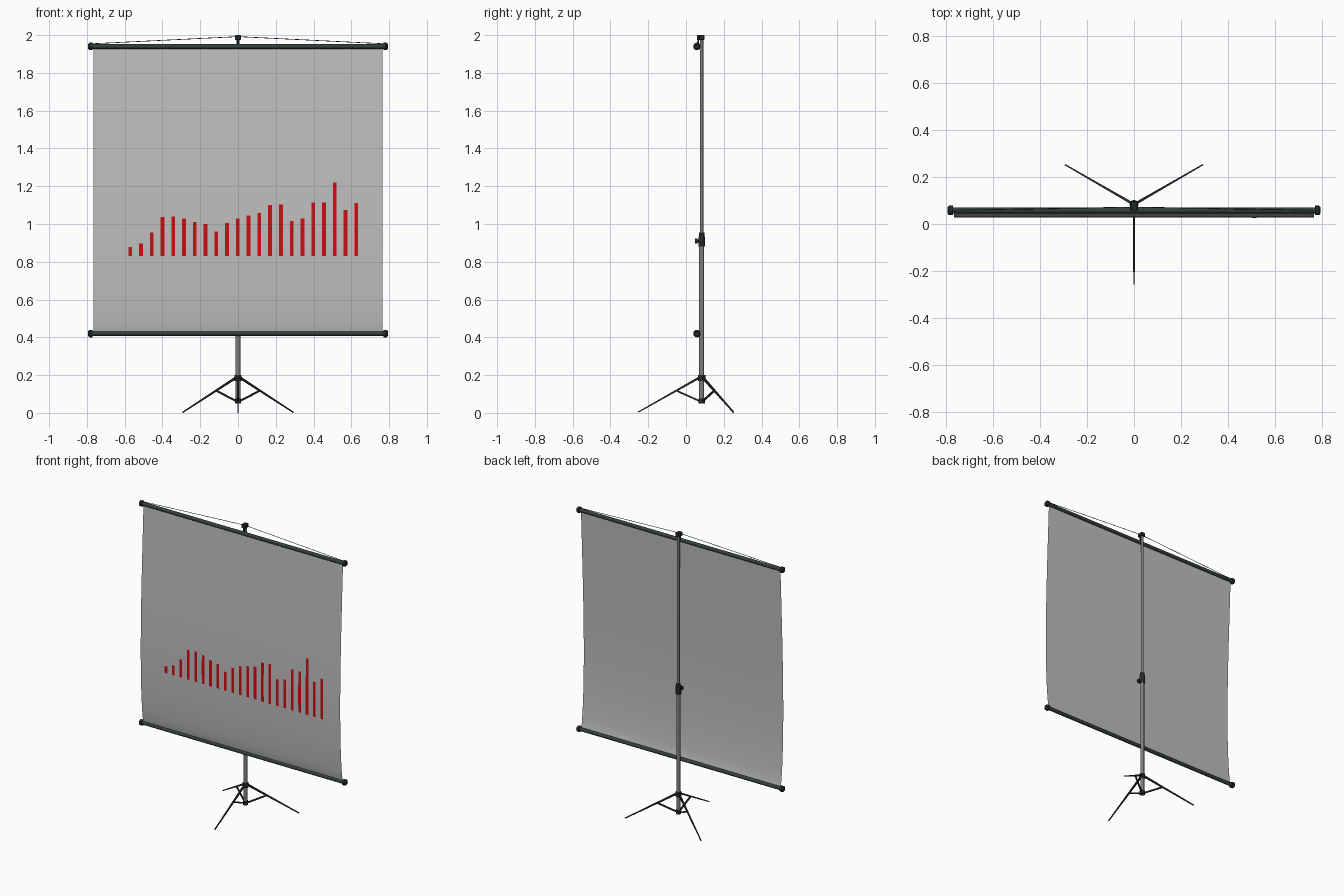
import bpy, math
from mathutils import Vector

if "Cube" in bpy.data.objects:
    bpy.data.objects.remove(bpy.data.objects["Cube"])

PY = 0.083            # depth of the pole
BY = 0.058            # depth of the screen rails
Z0, Z1 = 0.42, 1.94   # bottom and top rail heights


def material(name, r, g, b):
    m = bpy.data.materials.new(name)
    m.diffuse_color = (r, g, b, 1)
    m.use_nodes = True
    m.node_tree.nodes["Principled BSDF"].inputs["Base Color"].default_value = m.diffuse_color
    return m


FABRIC = material("screen grey", 0.52, 0.52, 0.52)
RED = material("chart red", 0.60, 0.004, 0.006)
RAIL = material("dark green grey", 0.035, 0.05, 0.048)
BLACK = material("near black", 0.018, 0.022, 0.023)
METAL = material("pole grey", 0.22, 0.21, 0.21)


def mesh_object(name, verts, faces, mat, smooth=False):
    me = bpy.data.meshes.new(name)
    me.from_pydata(verts, [], faces)
    me.materials.append(mat)
    me.polygons.foreach_set("use_smooth", [smooth] * len(me.polygons))
    ob = bpy.data.objects.new(name, me)
    bpy.context.collection.objects.link(ob)
    return ob


def rod(name, a, b, r, mat, sides=16, r2=None):
    a, b = Vector(a), Vector(b)
    d = b - a
    bpy.ops.mesh.primitive_cone_add(vertices=sides, radius1=r, radius2=r if r2 is None else r2,
                                    depth=d.length, location=(a + b) / 2,
                                    rotation=d.to_track_quat('Z', 'Y').to_euler())
    ob = bpy.context.object
    ob.name = name
    ob.data.materials.append(mat)
    if sides > 8:
        bpy.ops.object.shade_smooth_by_angle(angle=math.radians(40))
    return ob


def box(name, loc, size, mat, bevel=0.003):
    bpy.ops.mesh.primitive_cube_add(size=1, location=loc)
    ob = bpy.context.object
    ob.name = name
    ob.scale = size
    bpy.ops.object.transform_apply(location=False, rotation=False, scale=True)
    ob.data.materials.append(mat)
    mod = ob.modifiers.new("bevel", 'BEVEL')
    mod.width, mod.segments = bevel, 1
    return ob


def strut(name, a, b, w, h, mat, taper=1.0):
    # straight bar with a rectangular section, optionally tapered
    a, b = Vector(a), Vector(b)
    d = (b - a).normalized()
    side = d.cross(Vector((0, 0, 1))).normalized()
    up = side.cross(d)
    corners = [(-1, -1), (1, -1), (1, 1), (-1, 1)]
    v = [p + side * (i * w * k / 2) + up * (j * h * k / 2)
         for p, k in ((a, 1), (b, taper)) for i, j in corners]
    f = [(3, 2, 1, 0), (4, 5, 6, 7)] + [(i, (i + 1) % 4, (i + 1) % 4 + 4, i + 4) for i in range(4)]
    return mesh_object(name, v, f, mat)


def sheet_y(z):
    # forward billow of the fabric, deepest a third of the way up
    t = min(max((z - Z0) / (Z1 - Z0), 0), 1)
    return BY - 0.031 * math.sin(math.pi * t ** 0.65)


def sheet(name, x0, x1, z0, z1, n, offset, mat):
    v, f = [], []
    for i in range(n + 1):
        z = z0 + (z1 - z0) * i / n
        y = sheet_y(z) - offset
        v += [(x0, y, z), (x1, y, z)]
        if i:
            k = 2 * i
            f.append((k - 2, k - 1, k + 1, k))
    return mesh_object(name, v, f, mat, True)


# fabric and the bar chart on its front
sheet("screen_fabric", -0.766, 0.766, Z0, Z1, 48, 0, FABRIC)
tops = [0.877, 0.898, 0.956, 1.036, 1.04, 1.03, 1.01, 1.0, 0.96, 1.004, 1.03, 1.046,
        1.057, 1.10, 1.104, 1.015, 1.03, 1.115, 1.115, 1.22, 1.073, 1.11]
for i, top in enumerate(tops):
    x = -0.571 + 0.057 * i
    sheet(f"chart_bar_{i + 1}", x - 0.01, x + 0.01, 0.83, top, 12, 0.002, RED)

# rails with end caps
for label, z in (("bottom", Z0), ("top", Z1)):
    rod(label + "_rail", (-0.78, BY, z), (0.78, BY, z), 0.0125, RAIL)
    for s in (-1, 1):
        rod(label + "_rail_cap", (s * 0.770, BY, z), (s * 0.787, BY, z), 0.02, BLACK, 12)
        rod(label + "_rail_tip", (s * 0.787, BY, z), (s * 0.794, BY, z), 0.02, BLACK, 12, 0.012)

# telescopic pole and its height clamp
rod("lower_pole", (0, PY, 0.05), (0, PY, 0.90), 0.013, METAL, 20)
rod("upper_pole", (0, PY, 0.88), (0, PY, 1.985), 0.0085, METAL, 20)
rod("height_clamp", (0, PY, 0.88), (0, PY, 0.935), 0.018, BLACK)
rod("clamp_collar", (0, PY, 0.935), (0, PY, 0.955), 0.014, BLACK)
rod("clamp_knob_stem", (0, PY, 0.91), (0, 0.058, 0.91), 0.007, BLACK, 12)
rod("clamp_knob", (0, 0.062, 0.91), (0, 0.047, 0.91), 0.014, BLACK, 12)

# pole head, hook and hanging cords
box("pole_head", (0, 0.077, 1.987), (0.032, 0.04, 0.026), BLACK)
box("head_hook", (0, 0.066, 1.962), (0.012, 0.008, 0.03), BLACK, 0.001)
for s in (-1, 1):
    rod("hanging_cord", (s * 0.778, BY, 1.954), (0, 0.072, 1.992), 0.0018, RAIL, 6)

# tripod: two hubs, three legs and three braces
rod("upper_hub", (0, PY, 0.17), (0, PY, 0.20), 0.019, BLACK)
rod("lower_hub", (0, PY, 0.05), (0, PY, 0.075), 0.017, BLACK)
for k in range(3):
    a = math.radians(-90 + 120 * k)
    out = Vector((math.cos(a), math.sin(a), 0))
    base = Vector((0, PY, 0))
    head = base + out * 0.012 + Vector((0, 0, 0.187))
    foot = base + out * 0.338 + Vector((0, 0, 0.003))
    strut("tripod_leg", head, foot, 0.011, 0.012, BLACK, 0.5)
    strut("tripod_brace", base + out * 0.012 + Vector((0, 0, 0.063)),
          head.lerp(foot, 0.375), 0.009, 0.009, BLACK)
    box("hub_lug", head + Vector((0, 0, -0.003)), (0.014, 0.014, 0.02), BLACK, 0.002)
